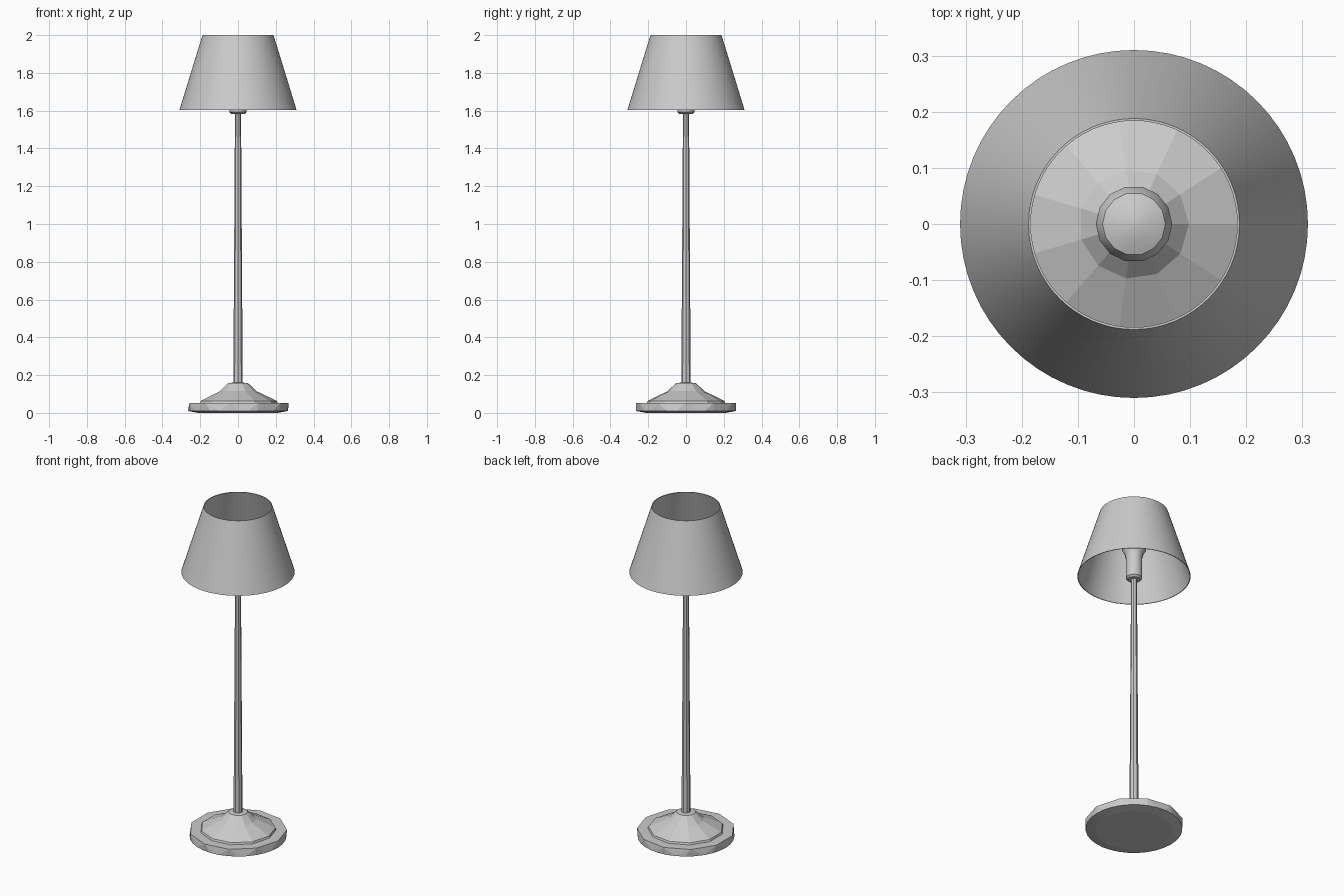
import bpy, bmesh, math

if "Cube" in bpy.data.objects:
    bpy.data.objects.remove(bpy.data.objects["Cube"])


def ring(bm, r, z, n, turn=0.0):
    return [bm.verts.new((r * math.cos(turn + math.tau * i / n),
                          r * math.sin(turn + math.tau * i / n), z)) for i in range(n)]


def finish(name, bm, smooth=False):
    bmesh.ops.recalc_face_normals(bm, faces=bm.faces[:])
    me = bpy.data.meshes.new(name)
    bm.to_mesh(me)
    bm.free()
    ob = bpy.data.objects.new(name, me)
    bpy.context.collection.objects.link(ob)
    if smooth:
        bpy.ops.object.select_all(action='DESELECT')
        ob.select_set(True)
        bpy.context.view_layer.objects.active = ob
        bpy.ops.object.shade_smooth_by_angle(angle=math.radians(35))
    return ob


def lathe(name, profile, n, closed=False, smooth=False):
    """Spin (radius, z) points; closed joins the last ring to the first, else the ends are capped."""
    bm = bmesh.new()
    rings = [ring(bm, r, z, n) for r, z in profile]
    pairs = list(zip(rings, rings[1:]))
    if closed:
        pairs.append((rings[-1], rings[0]))
    else:
        bm.faces.new(rings[0])
        bm.faces.new(rings[-1])
    for a, b in pairs:
        for i in range(n):
            j = (i + 1) % n
            bm.faces.new((a[i], a[j], b[j], b[i]))
    return finish(name, bm, smooth)


# Foot plate: round underside, faceted upper rim
bm = bmesh.new()
ring(bm, 0.21, 0.0, 32)
ring(bm, 0.265, 0.01, 32)
ring(bm, 0.268, 0.053, 11)
hull = bmesh.ops.convex_hull(bm, input=bm.verts[:])
finish("foot_plate", bm)

# Faceted stepped cone above the plate
lathe("base_cone", [(0.212, 0.045), (0.205, 0.064), (0.098, 0.115), (0.053, 0.158), (0.03, 0.16)], 11)

# Slim tapering pole
lathe("pole", [(0.025, 0.15), (0.016, 1.6)], 8)

# Socket flaring into the lamp head
lathe("socket", [(0.035, 1.582), (0.046, 1.592), (0.046, 1.72), (0.052, 1.745),
                 (0.068, 1.775), (0.068, 1.79), (0.056, 1.815), (0.03, 1.826), (0.004, 1.83)], 14,
      smooth=True)

# Thin open lampshade
lathe("lampshade", [(0.31, 1.604), (0.188, 2.0), (0.184, 2.0), (0.306, 1.604)], 64,
      closed=True, smooth=True)
